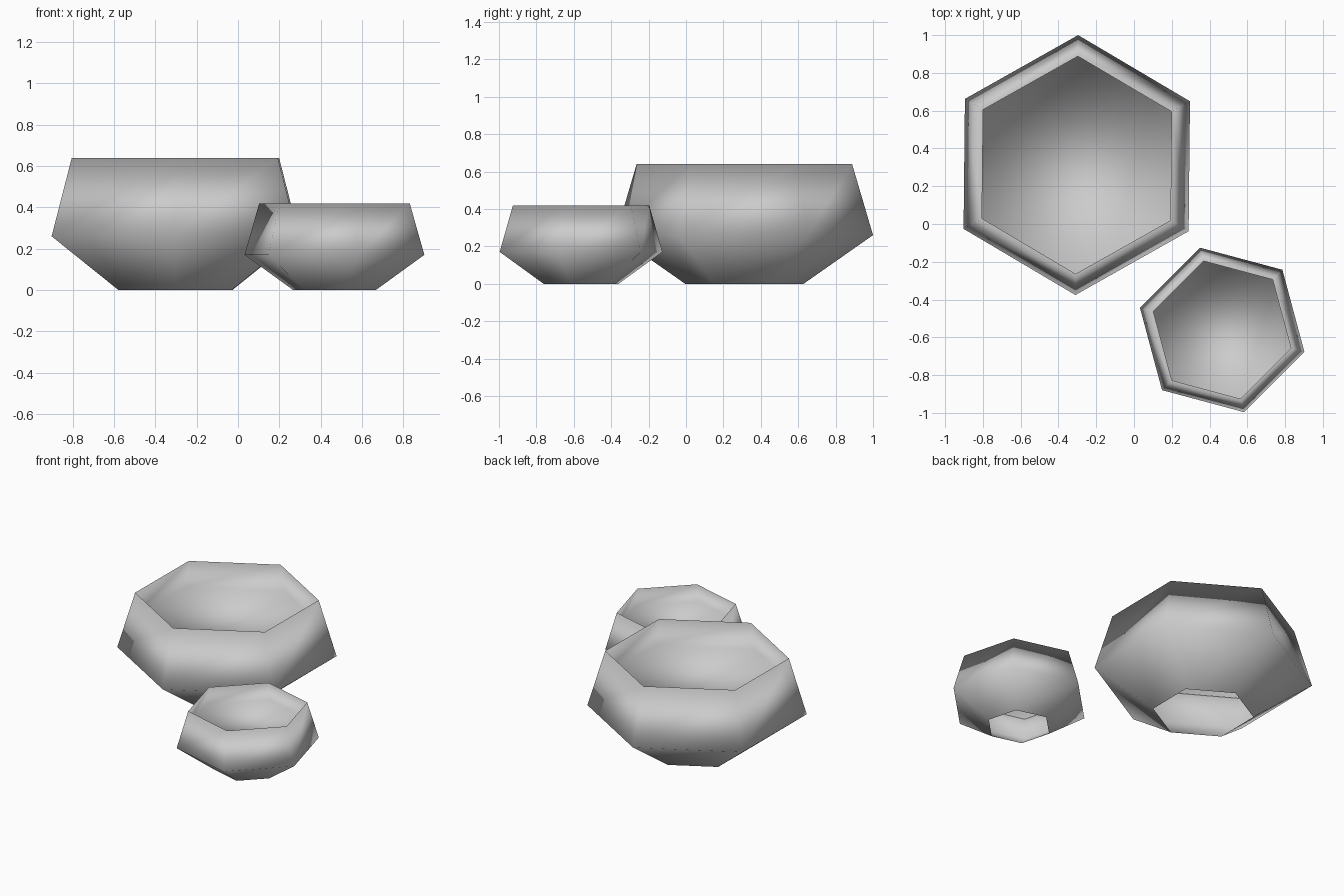
import bpy, bmesh, math

if "Cube" in bpy.data.objects:
    bpy.data.objects.remove(bpy.data.objects["Cube"], do_unlink=True)

grey = bpy.data.materials.new("plain_grey")
grey.use_nodes = True
grey.diffuse_color = (0.6, 0.6, 0.6, 1)
grey.node_tree.nodes["Principled BSDF"].inputs["Base Color"].default_value = (0.6, 0.6, 0.6, 1)

SIDES = 6
# radius and height: open foot, belly, thin rim, edge of the inner floor
PROFILE = [(0.317, 0.0), (0.688, 0.26), (0.576, 0.64), (0.622, 0.44)]


def make_bowl(name, centre, scale, turn):
    bm = bmesh.new()
    rings = []
    for radius, height in PROFILE:
        ring = []
        for i in range(SIDES):
            a = math.radians(turn) + math.tau * i / SIDES
            ring.append(bm.verts.new((radius * scale * math.cos(a),
                                      radius * scale * math.sin(a), height * scale)))
        rings.append(ring)
    # walls between neighbouring rings
    for low, high in zip(rings, rings[1:]):
        for i in range(SIDES):
            j = (i + 1) % SIDES
            bm.faces.new((low[i], low[j], high[j], high[i]))
    # shallow inner floor
    bm.faces.new(rings[-1])
    for face in bm.faces:
        face.smooth = True
    mesh = bpy.data.meshes.new(name)
    bm.to_mesh(mesh)
    bm.free()
    mesh.materials.append(grey)
    bowl = bpy.data.objects.new(name, mesh)
    bowl.location = (*centre, 0)
    bpy.context.collection.objects.link(bowl)


make_bowl("large_bowl", (-0.303, 0.312), 1.0, 89.4)
make_bowl("small_bowl", (0.467, -0.561), 0.655, 45)
